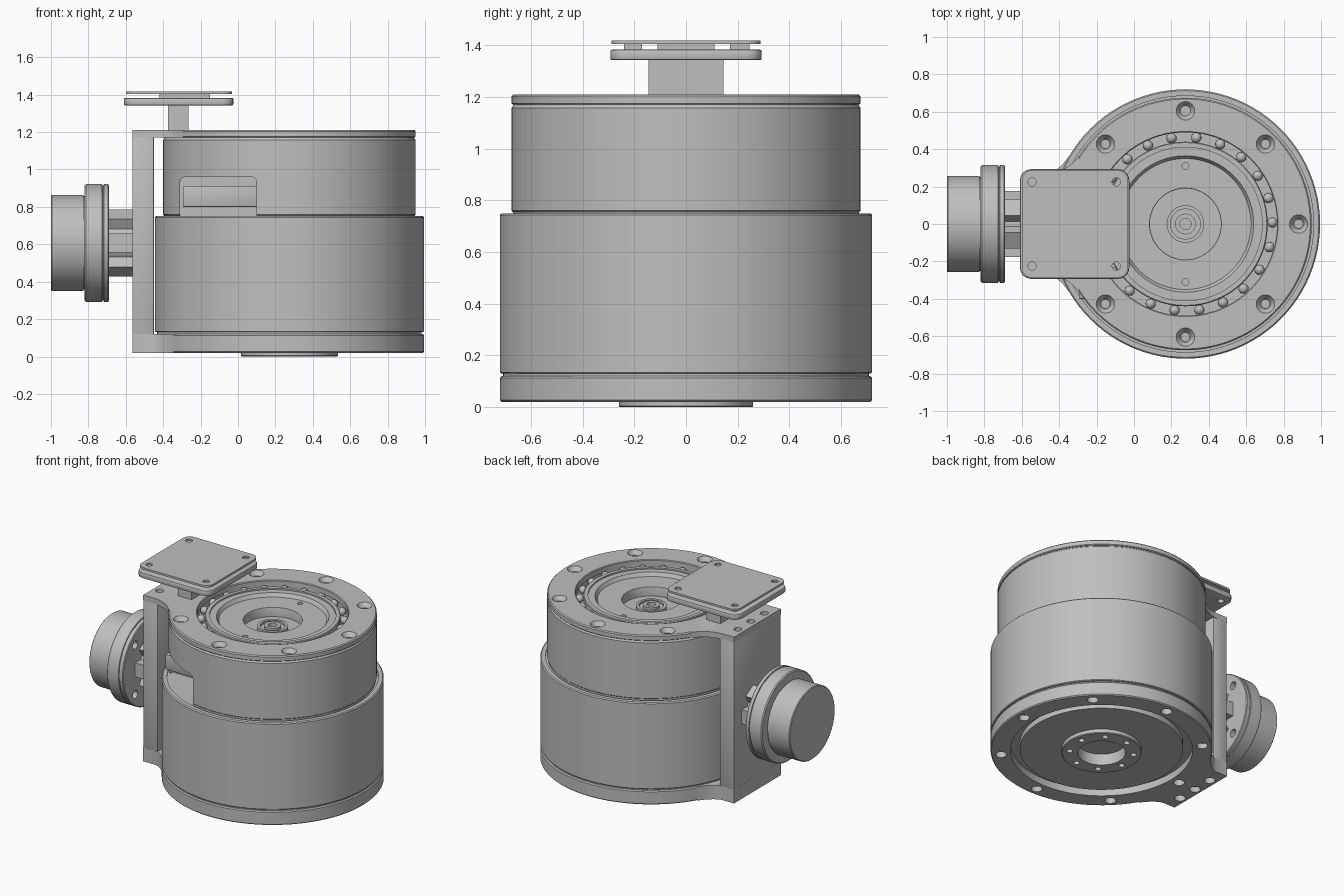
import bpy, bmesh, math
from mathutils import Matrix, Vector

if "Cube" in bpy.data.objects:
    bpy.data.objects.remove(bpy.data.objects["Cube"])

CX = 0.275          # main axis
SEG = 96
BACK = -0.565       # outer face of the side bracket
HALF = 0.265        # half width of the bracket

grey = bpy.data.materials.new("machined grey")
grey.use_nodes = True
grey.diffuse_color = (0.52, 0.52, 0.52, 1)
grey.node_tree.nodes["Principled BSDF"].inputs["Base Color"].default_value = (0.52, 0.52, 0.52, 1)

MAIN = Matrix.Translation((CX, 0, 0))
MOTOR = Matrix.Translation((BACK, 0, 0.607)) @ Matrix.Rotation(-math.pi / 2, 4, 'Y')


def finish(name, bm, matrix=Matrix()):
    bmesh.ops.recalc_face_normals(bm, faces=bm.faces)
    bm.transform(matrix)
    mesh = bpy.data.meshes.new(name)
    bm.to_mesh(mesh)
    bm.free()
    mesh.materials.append(grey)
    ob = bpy.data.objects.new(name, mesh)
    bpy.context.collection.objects.link(ob)
    return ob


def lathe(name, profile, matrix=MAIN, ring=False):
    bm = bmesh.new()
    vs = [bm.verts.new((r, 0, z)) for r, z in profile]
    es = [bm.edges.new(p) for p in zip(vs, vs[1:])]
    if ring:
        es.append(bm.edges.new((vs[-1], vs[0])))
    bmesh.ops.spin(bm, geom=vs + es, cent=(0, 0, 0), axis=(0, 0, 1),
                   angle=2 * math.pi, steps=SEG, use_duplicate=False)
    bmesh.ops.remove_doubles(bm, verts=bm.verts, dist=0.0001)
    return finish(name, bm, matrix)


def box(name, x, y, z, corner=0.0, axis=2, edge=0.0):
    """Box from ranges; corner rounds the edges parallel to axis, edge bevels all."""
    bm = bmesh.new()
    bmesh.ops.create_cube(bm, size=1)
    for v in bm.verts:
        v.co = [(a + b) / 2 + c * (b - a) for (a, b), c in zip((x, y, z), v.co)]
    if corner:
        par = [e for e in bm.edges
               if abs((e.verts[0].co - e.verts[1].co).normalized()[axis]) > 0.9]
        bmesh.ops.bevel(bm, geom=par, offset=corner, segments=6, profile=0.5, affect='EDGES')
    if edge:
        sharp = [e for e in bm.edges if e.calc_face_angle() > 0.7]
        bmesh.ops.bevel(bm, geom=sharp, offset=edge, segments=2, profile=0.5, affect='EDGES')
    return finish(name, bm)


def pins(spots, z0, z1, r0, r1=None, matrix=Matrix()):
    """A set of upright cylinders or cones used for drilling."""
    bm = bmesh.new()
    for x, y in spots:
        bmesh.ops.create_cone(bm, cap_ends=True, segments=24, radius1=r0,
                              radius2=r0 if r1 is None else r1, depth=z1 - z0,
                              matrix=Matrix.Translation((x, y, (z0 + z1) / 2)))
    return finish("drill", bm, matrix)


def combine(ob, tool, operation='DIFFERENCE'):
    tool.hide_render = True
    mod = ob.modifiers.new("cut", 'BOOLEAN')
    mod.operation, mod.solver, mod.object = operation, 'EXACT', tool
    bpy.context.view_layer.objects.active = ob
    bpy.ops.object.modifier_apply(modifier=mod.name)
    bpy.data.objects.remove(tool)


def circle(r, count, start=0.0, cx=CX):
    return [(cx + r * math.cos(start + 2 * math.pi * i / count),
             r * math.sin(start + 2 * math.pi * i / count)) for i in range(count)]


def ear(radius, z0, z1):
    """Bracket lug that flows into a disc with concave fillets."""
    def rim(y):
        return Vector((CX - math.sqrt(radius ** 2 - y ** 2), y))
    a, c, b = Vector((-0.47, HALF)), rim(HALF + 0.01), rim(HALF + 0.1)
    c.x -= 0.02
    side = [Vector((BACK, HALF))]
    for i in range(9):
        t = i / 8
        side.append(a * (1 - t) ** 2 + c * 2 * t * (1 - t) + b * t * t)
    outline = [(p.x, p.y) for p in side] + [(p.x, -p.y) for p in reversed(side)]
    bm = bmesh.new()
    face = bm.faces.new([bm.verts.new((x, y, z0)) for x, y in outline])
    up = bmesh.ops.extrude_face_region(bm, geom=[face])
    bmesh.ops.translate(bm, vec=(0, 0, z1 - z0),
                        verts=[g for g in up["geom"] if isinstance(g, bmesh.types.BMVert)])
    return finish("ear", bm)


lug_holes = [(-0.515, y) for y in (-0.15, 0, 0.15)]

# Base with bottom groove, bracket lug and screw holes
base = lathe("base", [(0, .08), (.155, .08), (.155, .03), (.53, .03), (.53, .07), (.59, .07),
                      (.59, .02), (.713, .02), (.72, .027), (.72, .113), (.713, .12), (0, .12)])
combine(base, ear(0.72, 0.02, 0.12), 'UNION')
combine(base, pins(circle(0.655, 8) + lug_holes, 0.0, 0.06, 0.036))

# Bottom output flange
output = lathe("output_flange", [(.155, .0), (.255, .0), (.26, .005), (.26, .035), (.155, .035)], ring=True)
combine(output, pins(circle(0.208, 8, 0.2), -0.01, 0.025, 0.02))

# Lower and upper housing
lathe("lower_housing", [(0, .115), (.707, .115), (.707, .13), (.715, .13), (.72, .135), (.72, .743),
                        (.713, .75), (.685, .75), (.685, .74), (0, .74)])
upper = lathe("upper_housing", [(0, .735), (.67, .735), (.67, .755), (.675, .76), (.675, 1.158),
                                (.67, 1.163), (.665, 1.175), (.497, 1.175), (.497, 1.0), (0, 1.0)])
combine(upper, box("pocket", (-.31, .10), (-.9, -.30), (.70, .96), corner=0.03, axis=1))
box("connector_block", (-.295, .11), (-.40, -.25), (.80, .91), edge=0.006)

# Lid ring with lug, countersunk screws and through holes
lid = lathe("lid", [(.49, 1.17), (.67, 1.17), (.675, 1.175), (.675, 1.203), (.668, 1.21),
                    (.495, 1.21), (.49, 1.205)], ring=True)
combine(lid, ear(0.675, 1.17, 1.21), 'UNION')
screws = [p for p in circle(0.605, 8) if p[0] > -0.3]
combine(lid, pins(screws, 1.18, 1.211, 0.028, 0.05))
combine(lid, pins(screws + lug_holes, 1.1, 1.3, 0.027))
combine(upper, pins(screws, 1.12, 1.3, 0.022))

# Rotor with bearing seat, stepped face and hub
rotor = lathe("rotor", [(0, .98), (.496, .98), (.496, 1.13), (.44, 1.13), (.44, 1.185), (.435, 1.19),
                        (.41, 1.19), (.41, 1.18), (.365, 1.18), (.35, 1.155), (.192, 1.155),
                        (.19, 1.15), (.19, 1.09), (.10, 1.09), (.10, 1.115), (.08, 1.115),
                        (.08, 1.10), (.055, 1.10), (.055, 1.12), (.03, 1.12), (.03, 1.06), (0, 1.06)])
combine(rotor, pins(circle(0.31, 2, math.pi / 2), 1.12, 1.2, 0.018))

# Bearing balls
bm = bmesh.new()
for x, y in circle(0.465, 22, math.radians(1)):
    bmesh.ops.create_uvsphere(bm, u_segments=16, v_segments=10, radius=0.027,
                              matrix=Matrix.Translation((x, y, 1.158)))
finish("bearing_balls", bm)

# Side bracket
box("side_bracket", (BACK, -.45), (-HALF, HALF), (.115, 1.175), edge=0.006)

# Top sensor stand and its two plates
box("plate_stem", (-.375, -.265), (-.145, .145), (1.2, 1.345))
plate_holes = [(x, y) for x in (-.545, -.095) for y in (-.225, .225)]
lower_plate = box("lower_plate", (-.61, -.025), (-.293, .293), (1.342, 1.383), corner=0.06, edge=0.008)
top_plate = box("top_plate", (-.60, -.032), (-.288, .288), (1.404, 1.418), corner=0.055)
for plate in (lower_plate, top_plate):
    combine(plate, pins(plate_holes, 1.3, 1.5, 0.022))
for name, y0, y1 in (("front", -.24, -.17), ("middle", -.11, .11), ("rear", .17, .245)):
    box(name + "_spacer", (-.42, -.15), (y0, y1), (1.38, 1.406))

# Side motor: coupling core, jaws, flange and can
lathe("coupling_core", [(0, -.01), (.125, -.01), (.125, .13), (0, .13)], MOTOR)
bm = bmesh.new()
for i in range(6):
    turn = Matrix.Rotation(i * math.pi / 3 + math.pi / 6, 4, 'Z')
    bmesh.ops.create_cube(bm, size=1, matrix=turn @ Matrix.Translation((.14, 0, .06))
                          @ Matrix.Diagonal((.075, .10, .14, 1)))
finish("coupling_jaws", bm, MOTOR)
flange = lathe("motor_flange", [(0, .125), (.31, .125), (.315, .13), (.315, .152), (.308, .154), (.308, .16),
                                (.315, .162), (.315, .248), (.308, .255), (0, .255)], MOTOR)
combine(flange, pins(circle(0.25, 4, math.pi / 4, 0), 0.1, 0.2, 0.028, matrix=MOTOR))
lathe("motor_can", [(0, .25), (.25, .25), (.25, .26), (.257, .262), (.257, .43), (.252, .435), (0, .435)], MOTOR)

# Smooth round surfaces, keep machined edges sharp
bpy.ops.object.select_all(action='DESELECT')
for ob in bpy.context.scene.objects:
    if ob.type == 'MESH':
        ob.select_set(True)
        bpy.context.view_layer.objects.active = ob
bpy.ops.object.shade_smooth_by_angle(angle=math.radians(30))
